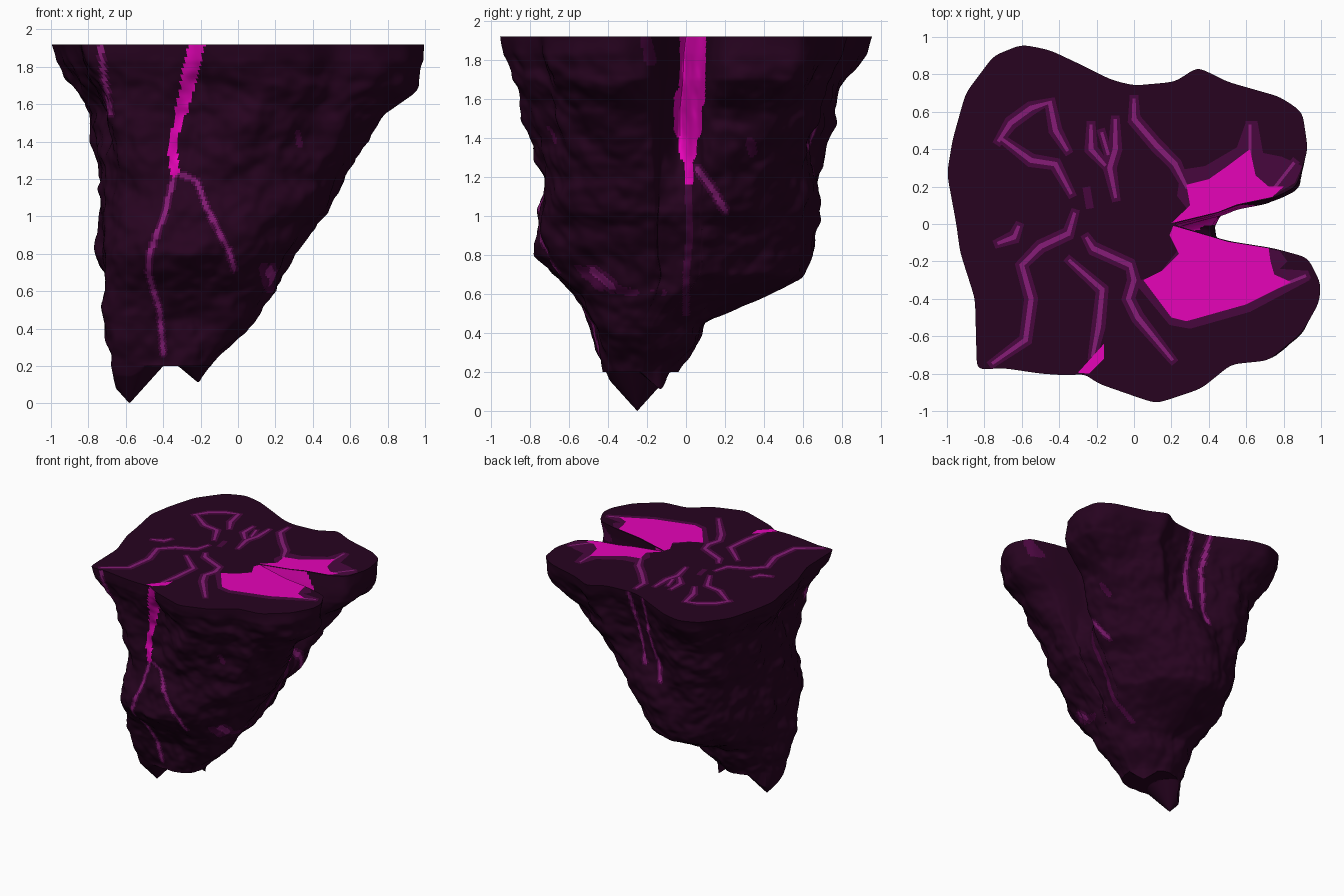
import bpy, bmesh, math
from mathutils import Vector, noise

if "Cube" in bpy.data.objects:
    bpy.data.objects.remove(bpy.data.objects["Cube"], do_unlink=True)

TOP, SEGMENTS, RINGS = 1.92, 420, 150


def material(name, color):
    mat = bpy.data.materials.new(name)
    mat.use_nodes = True
    mat.diffuse_color = (*color, 1)
    mat.node_tree.nodes["Principled BSDF"].inputs["Base Color"].default_value = (*color, 1)
    return mat


ROCK, HALO, VEIN, GLOW = range(4)
materials = [
    material("dark plum rock", (0.02, 0.001, 0.014)),
    material("purple stain", (0.064, 0.002, 0.047)),
    material("violet vein", (0.24, 0.012, 0.185)),
    material("bright magenta", (0.79, 0.001, 0.48)),
]


def finish(bm, name, mats):
    mesh = bpy.data.meshes.new(name)
    bm.to_mesh(mesh)
    bm.free()
    for mat in mats:
        mesh.materials.append(mat)
    obj = bpy.data.objects.new(name, mesh)
    bpy.context.collection.objects.link(obj)
    return obj


# Plan of the flat top, counter-clockwise from the inner end of the cleft
outline = [
    (.2, 0), (.45, .06), (.55, .1), (.75, .14), (.87, .2), (.93, .4), (.9, .6), (.78, .68),
    (.5, .76), (.34, .84), (.22, .76), (0, .74), (-.12, .77), (-.28, .85), (-.45, .93),
    (-.6, .96), (-.75, .9), (-.9, .7), (-.97, .45), (-1, .27), (-.95, 0), (-.93, -.15),
    (-.85, -.4), (-.84, -.78), (-.7, -.77), (-.5, -.8), (-.35, -.81), (-.26, -.8),
    (-.2, -.85), (0, -.92), (.12, -.96), (.36, -.88), (.52, -.75), (.72, -.73), (.9, -.58),
    (.99, -.42), (1, -.32), (.93, -.18), (.75, -.13), (.5, -.09), (.4, -.06)]

# Height, x and y limits, then corner squareness in the four quadrants
levels = [
    (1.92, -1, 1, -.95, .95, 2, 4, 2.7, 3), (1.83, -.97, .99, -.94, .92, 2, 4, 2.7, 3),
    (1.7, -.88, .96, -.88, .85, 2, 4, 2.7, 3), (1.55, -.79, .79, -.83, .77, 2, 4, 2.7, 3),
    (1.2, -.75, .57, -.75, .69, 1.6, 3.2, 2.8, 2.5), (1.02, -.75, .51, -.76, .69, 1.4, 2.5, 2.9, 2.1),
    (.95, -.74, .43, -.76, .69, 1.4, 2.3, 2.9, 2),
    (.8, -.73, .33, -.76, .69, 1.3, 2.1, 3, 1.9), (.7, -.72, .28, -.68, .62, 1.3, 1.9, 3.5, 2.2),
    (.6, -.72, .2, -.57, .42, 1.3, 1.8, 4, 3), (.45, -.71, .07, -.48, .14, 1.3, 1.5, 6, 4),
    (.2, -.69, -.12, -.41, -.04, 1.4, 1.3, 8, 3)]


def resample(points, count):
    pts = [Vector(p) for p in points]
    pairs = list(zip(pts, pts[1:] + pts[:1]))
    step = sum((b - a).length for a, b in pairs) / count
    result, travelled = [], 0
    for a, b in pairs:
        length = (b - a).length
        while len(result) < count and len(result) * step < travelled + length:
            result.append(a.lerp(b, (len(result) * step - travelled) / length))
        travelled += length
    for _ in range(5):
        result = [(result[i - 1] + p * 2 + result[(i + 1) % count]) / 4
                  for i, p in enumerate(result)]
    return result


def section(z):
    for upper, lower in zip(levels, levels[1:]):
        if z >= lower[0] - 1e-6:
            t = (upper[0] - z) / (upper[0] - lower[0])
            return [u + (v - u) * t for u, v in zip(upper[1:], lower[1:])]


def smooth(t):
    t = min(1, max(0, t))
    return t * t * (3 - 2 * t)


plan = resample(outline, SEGMENTS)


def ring_points(z):
    """Cleft plan above, blending into a grooved block below, roughened by noise."""
    x0, x1, y0, y1, *corners = section(z)
    cx, cy, hx, hy = (x0 + x1) / 2, (y0 + y1) / 2, (x1 - x0) / 2, (y1 - y0) / 2
    blend = .85 * smooth((1.6 - z) / .55) + .15 * smooth((1 - z) / .6)
    rough = smooth((TOP - z) / .2)
    points = []
    for p in plan:
        angle = math.atan2(p.y, p.x + .05) % math.tau
        c, s = math.cos(angle), math.sin(angle)
        n = corners[int(angle / math.tau * 4) % 4]
        r = (abs(c) ** n + abs(s) ** n) ** (-1 / n)
        upper = Vector((cx + p.x * hx, cy + p.y / .95 * hy, z))
        lower = Vector((cx + c * r * hx, cy + s * r * hy, z))
        q = upper.lerp(lower, blend)
        bump = .05 * noise.noise(q * 3) + .03 * noise.noise(q * 7) + .012 * noise.noise(q * 16)
        points.append(q + Vector((c, s, 0)) * bump * rough)
    return points


# Rock body
bm = bmesh.new()
rings = [ring_points(TOP - (TOP - .2) * i / RINGS) for i in range(RINGS + 1)]

# Underside closes in to two hanging points
tips = [(-.58, -.25, .2, .18), (-.2, -.12, .1, .12)]
centre = Vector((-.38, -.2, .2))
for k in range(1, 24):
    ring = []
    for p in rings[RINGS]:
        q = p.lerp(centre, k / 24)
        for x, y, depth, radius in tips:
            distance = math.hypot(q.x - x, q.y - y)
            q.z -= depth * max(0, 1 - distance / radius)
        ring.append(q)
    rings.append(ring)
verts = [[bm.verts.new(p) for p in ring] for ring in rings]
for a, b in zip(verts, verts[1:]):
    for i in range(SEGMENTS):
        j = (i + 1) % SEGMENTS
        bm.faces.new((a[i], b[i], b[j], a[j]))
bm.faces.new(verts[0])
bm.faces.new(verts[-1][::-1])
bm.normal_update()

# Side veins: facing direction, path across the face, half width, colour
FRONT, BACK, RIGHT = Vector((0, -1, 0)), Vector((0, 1, 0)), Vector((1, 0, 0))
side_veins = [
    (FRONT, [(-.215, 1.95), (-.27, 1.7)], .043, GLOW),
    (FRONT, [(-.27, 1.7), (-.3, 1.57)], .034, GLOW),
    (FRONT, [(-.3, 1.57), (-.35, 1.4)], .022, GLOW),
    (FRONT, [(-.35, 1.38), (-.34, 1.24)], .026, GLOW),
    (FRONT, [(-.34, 1.22), (-.4, 1), (-.48, .78), (-.48, .7), (-.42, .5), (-.4, .27)], .011, VEIN),
    (FRONT, [(-.34, 1.24), (-.22, 1.19), (-.17, 1.05), (-.05, .82), (-.02, .72)], .011, VEIN),
    (FRONT, [(-.74, 1.95), (-.71, 1.7), (-.68, 1.55)], .011, VEIN),
    (FRONT, [(.14, .72), (.17, .62)], .03, HALO),
    (FRONT, [(.32, 1.45), (.33, 1.38)], .015, HALO),
    (RIGHT, [(.037, 1.95), (.03, 1.6)], .067, GLOW),
    (RIGHT, [(.01, 1.6), (.01, 1.45)], .072, GLOW),
    (RIGHT, [(.01, 1.42), (.01, 1.32)], .045, GLOW),
    (RIGHT, [(.01, 1.32), (.015, 1.18)], .022, GLOW),
    (RIGHT, [(.06, 1.24), (.12, 1.16), (.2, 1.03)], .014, VEIN),
    (RIGHT, [(.01, 1.18), (.02, .9), (0, .7), (0, .5)], .018, HALO),
    (RIGHT, [(-.48, .72), (-.38, .64)], .018, VEIN),
    (RIGHT, [(-.21, 1.92), (-.18, 1.8)], .03, HALO),
    (RIGHT, [(.33, 1.38), (.34, 1.33)], .025, HALO),
    (BACK, [(.02, 1.95), (0, 1.6), (-.06, 1.3)], .013, VEIN),
    (BACK, [(-.14, 1.95), (-.12, 1.6), (-.22, 1.2)], .013, VEIN),
]


def distance_to(u, v, path):
    best = 9
    for (ax, ay), (bx, by) in zip(path, path[1:]):
        dx, dy = bx - ax, by - ay
        t = min(1, max(0, ((u - ax) * dx + (v - ay) * dy) / (dx * dx + dy * dy)))
        best = min(best, math.hypot(u - ax - t * dx, v - ay - t * dy))
    return best


for face in bm.faces:
    if len(face.verts) > 4:
        continue
    c = face.calc_center_median()
    for facing, path, width, color in side_veins:
        if facing == RIGHT:
            visible, u = c.x > 0 and abs(c.y) < .6, c.y
        else:
            visible, u = face.normal.dot(facing) > .15, c.x
        if visible:
            d = distance_to(u, c.z, path)
            if d < width:
                face.material_index = max(face.material_index, color)
            elif color == VEIN and d < width * 2:
                face.material_index = max(face.material_index, HALO)
body = finish(bm, "rock_body", materials)
bpy.context.view_layer.objects.active = body
body.select_set(True)
bpy.ops.object.shade_smooth_by_angle(angle=math.radians(40))


# Thin inlays on the top
def ribbon(bm, path, width, z):
    pts = [Vector(p) for p in path]
    rows = []
    for i, p in enumerate(pts):
        along = (pts[min(i + 1, len(pts) - 1)] - pts[max(i - 1, 0)]).normalized()
        side = Vector((-along.y, along.x)) * width
        if i in (0, len(pts) - 1):
            p = p + along * width * (.8 if i else -.8)
            side *= .6
        rows.append([bm.verts.new((*(p + s), z)) for s in (side, -side)])
    for (a, b), (c, d) in zip(rows, rows[1:]):
        bm.faces.new((a, b, d, c))


def patch(bm, points, z):
    bm.faces.new([bm.verts.new((*p, z)) for p in points])


top_veins = [
    [(-.36, .4), (-.42, .5), (-.45, .65), (-.55, .62), (-.66, .54), (-.72, .45)],
    [(-.7, .45), (-.55, .34), (-.42, .32), (-.34, .17)],
    [(-.23, .52), (-.23, .4), (-.16, .32)],
    [(-.17, .48), (-.14, .38)],
    [(-.1, .55), (-.1, .4), (-.13, .3), (-.1, .15)],
    [(0, .66), (0, .56), (.12, .42), (.22, .32), (.28, .2)],
    [(-.75, -.74), (-.58, -.62), (-.55, -.4), (-.6, -.22), (-.5, -.12), (-.35, -.05), (-.32, .05)],
    [(-.34, -.2), (-.17, -.35), (-.19, -.55), (-.22, -.7)],
    [(-.25, -.08), (-.22, -.13), (-.02, -.22), (0, -.3), (-.03, -.4), (.02, -.5), (.2, -.72)],
    [(-.72, -.1), (-.64, -.07), (-.62, -.02)],
    [(.62, .36), (.62, .52)],
    [(.74, .18), (.85, .32)],
    [(.76, -.34), (.91, -.28)],
]
# Glowing patches and the stained areas round them, beside the cleft
glow_patches = [
    [(.2, .005), (.45, .065), (.55, .105), (.74, .145), (.8, .2), (.72, .2), (.65, .26),
     (.62, .4), (.5, .31), (.4, .24), (.28, .21), (.3, .1)],
    [(.21, -.01), (.4, -.065), (.5, -.095), (.72, -.13), (.73, -.2), (.75, -.27), (.84, -.31),
     (.6, -.43), (.28, -.52), (.2, -.5), (.05, -.3), (.15, -.25), (.24, -.16), (.19, -.06)],
    [(-.3, -.795), (-.24, -.8), (-.16, -.72), (-.16, -.64)],
]
stain_patches = [
    [(.3, .06), (.75, .155), (.86, .22), (.9, .31), (.79, .36), (.69, .38), (.66, .55),
     (.6, .55), (.55, .41), (.38, .31), (.25, .29), (.23, .15)],
    [(.3, -.06), (.78, -.145), (.82, -.2), (.78, -.24), (.93, -.25), (.94, -.3), (.62, -.47),
     (.3, -.56), (.19, -.54), (0, -.31), (.13, -.27)],
]

stain, vein, glow = bmesh.new(), bmesh.new(), bmesh.new()
for path in top_veins:
    ribbon(stain, path, .038, TOP + .001)
    ribbon(vein, path, .014, TOP + .0025)
ribbon(stain, [(-.25, .17), (-.24, .11)], .035, TOP + .001)
for points in stain_patches:
    patch(stain, points, TOP + .0015)
for points in glow_patches:
    patch(glow, points, TOP + .004)
for sheet, name, color in ((stain, "top_stains", HALO), (vein, "top_veins", VEIN),
                           (glow, "top_glow_patches", GLOW)):
    for face in sheet.faces:
        face.normal_update()
        if face.normal.z < 0:
            face.normal_flip()
    finish(sheet, name, [materials[color]])
